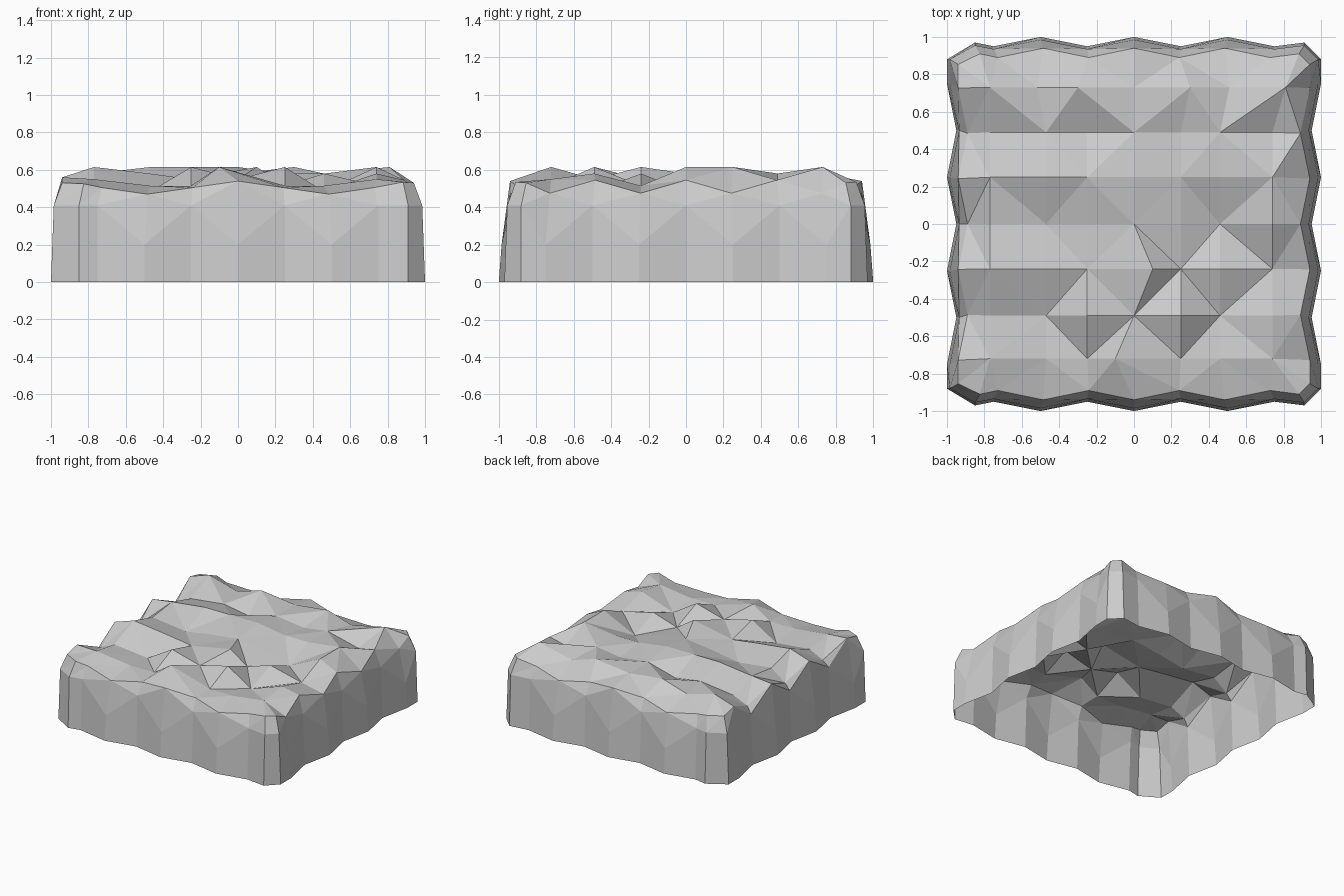
import bpy, bmesh
from math import cos, pi

cube = bpy.data.objects.get("Cube")
if cube:
    bpy.data.objects.remove(cube)

stone = bpy.data.materials.new("pale grey stone")
stone.use_nodes = True
grey = (0.6, 0.6, 0.6, 1)
stone.diffuse_color = grey
stone.node_tree.nodes["Principled BSDF"].inputs["Base Color"].default_value = grey

# Heights of the rough top, back row first, from a (low) to e (high)
HEIGHT = dict(a=0.485, b=0.515, c=0.55, d=0.58, e=0.615)
ROWS = ["ecedece", "bcbdcdb", "deeedde", "cbcdcae", "edcebdb", "baecead", "cbbebbc"]
COLUMNS = [-0.77, -0.47, -0.25, 0, 0.25, 0.46, 0.74]
LINES = [-0.72, -0.49, -0.24, 0, 0.25, 0.49, 0.73]
# Some peaks lean sideways
SHIFT = {(3, 2): 0.1, (3, 0): -0.1, (1, 6): -0.05, (2, 6): -0.05,
         (4, 6): 0.05, (5, 6): 0.05, (6, 6): 0.07}

bm = bmesh.new()
top = {}
for r, row in enumerate(ROWS):
    for c, level in enumerate(row):
        spot = (c, 6 - r)
        x = COLUMNS[c] + SHIFT.get(spot, 0)
        top[spot] = bm.verts.new((x, LINES[6 - r], HEIGHT[level]))


def facet(*verts):
    """Add a face, dropping repeated corners."""
    unique = list(dict.fromkeys(verts))
    if len(unique) > 2:
        bm.faces.new(unique)


# Top facets: diagonals join the alternate grid points
for i in range(6):
    for j in range(6):
        q = [top[i, j], top[i + 1, j], top[i + 1, j + 1], top[i, j + 1]]
        if (i + j) % 2:
            q = q[1:] + q[:1]
        facet(q[0], q[1], q[2])
        facet(q[0], q[2], q[3])


def rim_height(side, t):
    """Height of the upper wall edge, waving differently on each side."""
    if side % 2 == 0 or abs(t) > 0.8:
        return 0.505 + 0.035 * cos(2 * pi * t)
    swing = 0.035 if side == 1 else -0.05
    return 0.51 + swing * cos(4 * pi * t)


# Scalloped walls: each side is a run of base, shoulder and rim points
SIDES = [((1, 0), (0, -1)), ((0, 1), (1, 0)), ((-1, 0), (0, 1)), ((0, -1), (-1, 0))]
ring = []
for s, (along, out) in enumerate(SIDES):
    flank = s % 2
    for k in range(-4, 5):
        corner = abs(k) == 4
        t = k * 0.22 if corner else k * 0.25
        bulge = k % 2 == flank and not corner
        d = 1.0 if bulge else 0.95
        if corner:
            d = 1.0 if flank else 0.97
        # Left corners are cut wider than the right ones
        if corner and not flank:
            t += 0.03 * along[0]
        shoulder = 0.2 if bulge else 0.41
        column = []
        for z, inset, squeeze in [(0, 0, 1), (shoulder, 0.015, 1),
                                  (rim_height(s, t), 0.06, 0.97)]:
            u, w = t * squeeze, d - inset
            column.append(bm.verts.new((along[0] * u + out[0] * w,
                                        along[1] * u + out[1] * w, z)))
        m = max(-3, min(3, k))
        column.append(top[along[0] * m + out[0] * 3 + 3, along[1] * m + out[1] * 3 + 3])
        ring.append((column, bulge))

# Wall and rim facets, closed around the block
for n, (a, bulge) in enumerate(ring):
    b = ring[(n + 1) % len(ring)][0]
    facet(a[0], b[0], b[1], a[1])
    for h in (1, 2):
        if bulge:
            facet(a[h], b[h], a[h + 1])
            facet(b[h], b[h + 1], a[h + 1])
        else:
            facet(a[h], b[h], b[h + 1])
            facet(a[h], b[h + 1], a[h + 1])

bmesh.ops.recalc_face_normals(bm, faces=bm.faces)
mesh = bpy.data.meshes.new("rock_block")
bm.to_mesh(mesh)
bm.free()
mesh.materials.append(stone)
block = bpy.data.objects.new("rock_block", mesh)
bpy.context.collection.objects.link(block)
